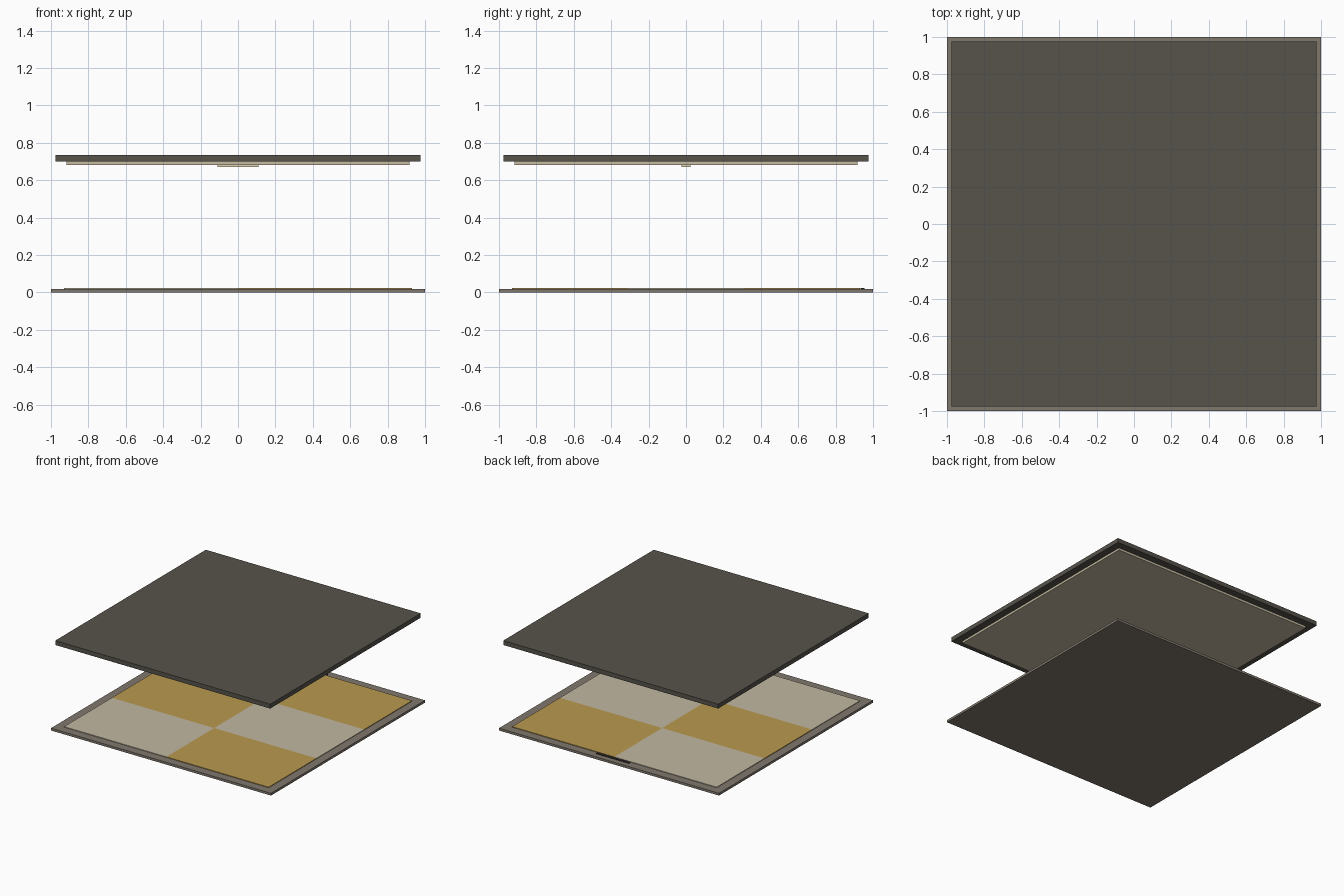
import bpy, bmesh

if "Cube" in bpy.data.objects:
    bpy.data.objects.remove(bpy.data.objects["Cube"])


def linear(c):
    c /= 255
    return c / 12.92 if c <= 0.04045 else ((c + 0.055) / 1.055) ** 2.4


def material(name, r, g, b):
    m = bpy.data.materials.new(name)
    m.diffuse_color = (linear(r), linear(g), linear(b), 1)
    m.use_nodes = True
    m.node_tree.nodes["Principled BSDF"].inputs["Base Color"].default_value = m.diffuse_color
    return m


STONE = material("warm grey stone", 128, 120, 109)
ROOF = material("dark roof grey", 87, 83, 76)
CREAM = material("cream tile", 194, 184, 162)
GOLD = material("ochre tile", 184, 153, 80)
CEILING = material("ceiling beige", 198, 188, 162)
LAMP = material("pale lamp", 224, 214, 176)
DARK = material("threshold black", 42, 40, 38)


def box(name, x, y, z, mat):
    """Box spanning the (min, max) ranges x, y and z."""
    bm = bmesh.new()
    bmesh.ops.create_cube(bm, size=1)
    for v in bm.verts:
        v.co = [r[0] if c < 0 else r[1] for c, r in zip(v.co, (x, y, z))]
    mesh = bpy.data.meshes.new(name)
    bm.to_mesh(mesh)
    bm.free()
    mesh.materials.append(mat)
    obj = bpy.data.objects.new(name, mesh)
    bpy.context.collection.objects.link(obj)
    return obj


def slab(name, half_x, half_y, z, mat):
    return box(name, (-half_x, half_x), (-half_y, half_y), z, mat)


# Floor slab
slab("floor_slab", 1, 1, (0, 0.019), STONE)

# Checkered floor: two columns by three rows
F = 0.93
COLS, ROWS = 2, 3
w, d = 2 * F / COLS, 2 * F / ROWS
for i in range(COLS):
    for j in range(ROWS):
        x, y = -F + i * w, -F + j * d
        box(f"floor_tile_{i}_{j}", (x, x + w), (y, y + d), (0.019, 0.024),
            GOLD if (i + j) % 2 else CREAM)

# Dark threshold strip behind the floor
box("threshold_strip", (-0.15, 0.15), (0.932, 0.955), (0.019, 0.023), DARK)

# Roof, ceiling panel and lamp
slab("roof_slab", 0.977, 0.977, (0.70, 0.736), ROOF)
slab("ceiling_panel", 0.917, 0.917, (0.682, 0.70), CEILING)
slab("ceiling_lamp", 0.11, 0.025, (0.671, 0.682), LAMP)
